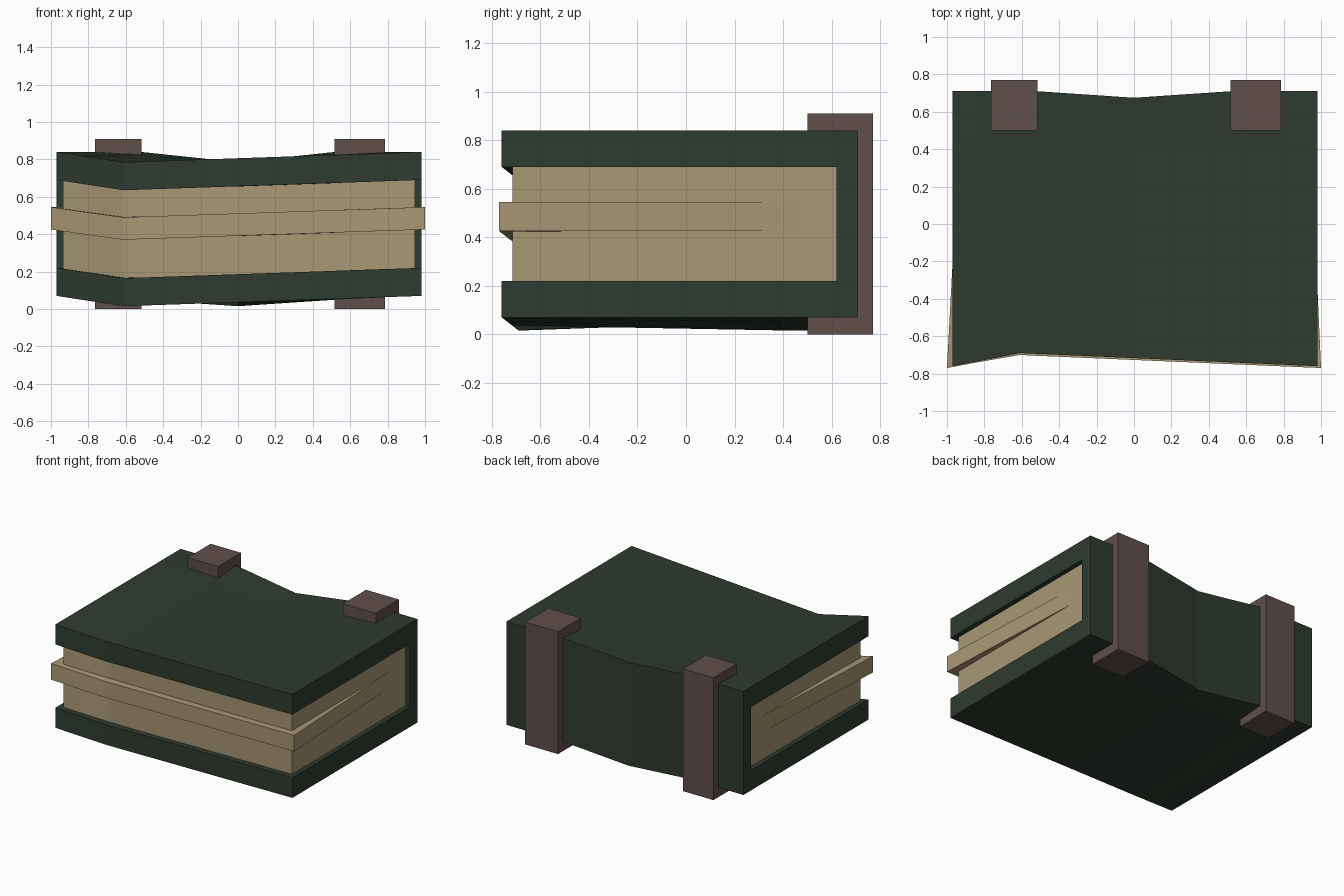
import bpy, bmesh

if "Cube" in bpy.data.objects:
    bpy.data.objects.remove(bpy.data.objects["Cube"])

def material(name, rgb):
    m = bpy.data.materials.new(name)
    m.diffuse_color = (*rgb, 1)
    m.use_nodes = True
    m.node_tree.nodes["Principled BSDF"].inputs["Base Color"].default_value = m.diffuse_color
    return m

GREEN = material("dark green leather", (0.027, 0.043, 0.028))
PAPER = material("old paper", (0.39, 0.31, 0.175))
STRAP = material("brown strap", (0.117, 0.078, 0.070))

STATIONS = [-0.97, -0.82, -0.61, -0.52, 0.0, 0.52, 0.82, 0.98]

# Amount of sag (0..1) along x at the front edge, middle crease and spine
def sag(x, row):
    if row == "front":
        return (x + 0.97) / 0.36 if x < -0.61 else (0.98 - x) / 1.59
    reach = 0.82 if row == "mid" else 0.52
    return max(0, 1 - abs(x) / reach)

PUSH = {"front": 0.07, "mid": -0.01, "back": -0.035}

def loft(name, profile, mat, width=None):
    """Loft a (row, y, z) profile along x; width(y) gives (left, right) ends."""
    bm = bmesh.new()
    rings = []
    for x in STATIONS:
        ring = []
        for row, y, z in profile:
            s = sag(x, row)
            px = x
            if width:
                left, right = width(y)
                px = x * (-left / 0.97 if x < 0 else right / 0.98)
                if x == -0.61:
                    px = x
            ring.append(bm.verts.new((px, y + PUSH[row] * s, z - 0.055 * s)))
        rings.append(ring)
    n = len(profile)
    for a, b in zip(rings, rings[1:]):
        for i in range(n):
            j = (i + 1) % n
            bm.faces.new((a[i], a[j], b[j], b[i]))
    bm.faces.new(rings[0])
    bm.faces.new(rings[-1])
    bmesh.ops.recalc_face_normals(bm, faces=bm.faces)
    me = bpy.data.meshes.new(name)
    bm.to_mesh(me)
    bm.free()
    me.materials.append(mat)
    ob = bpy.data.objects.new(name, me)
    bpy.context.collection.objects.link(ob)
    return ob

# Cover: C-shaped section of two boards and a spine
loft("cover", [
    ("front", -0.76, 0.84), ("mid", 0.45, 0.84), ("back", 0.71, 0.84),
    ("back", 0.71, 0.07), ("mid", 0.45, 0.07), ("front", -0.76, 0.07),
    ("front", -0.76, 0.22), ("mid", 0.45, 0.22), ("back", 0.62, 0.22),
    ("back", 0.62, 0.69), ("mid", 0.45, 0.69), ("front", -0.76, 0.69)], GREEN)

# Page block, set slightly into the cover
loft("page_block", [
    ("front", -0.715, 0.70), ("mid", 0.45, 0.70), ("back", 0.64, 0.70),
    ("back", 0.64, 0.21), ("mid", 0.45, 0.21), ("front", -0.715, 0.21)],
    PAPER, lambda y: (-0.935, 0.945))

# Loose pages fanning out of the middle towards the front
loft("loose_pages", [
    ("front", -0.77, 0.545), ("mid", 0.45, 0.545),
    ("mid", 0.45, 0.425), ("front", -0.77, 0.425)],
    PAPER, lambda y: (-1.0, 1.0) if y < 0 else (-0.935, 0.945))

# Two straps round the spine
for name, x0, x1 in (("left_strap", -0.765, -0.515), ("right_strap", 0.515, 0.785)):
    bpy.ops.mesh.primitive_cube_add(size=1, location=((x0 + x1) / 2, 0.635, 0.455))
    ob = bpy.context.object
    ob.name = name
    ob.scale = (x1 - x0, 0.27, 0.91)
    ob.data.materials.append(STRAP)
